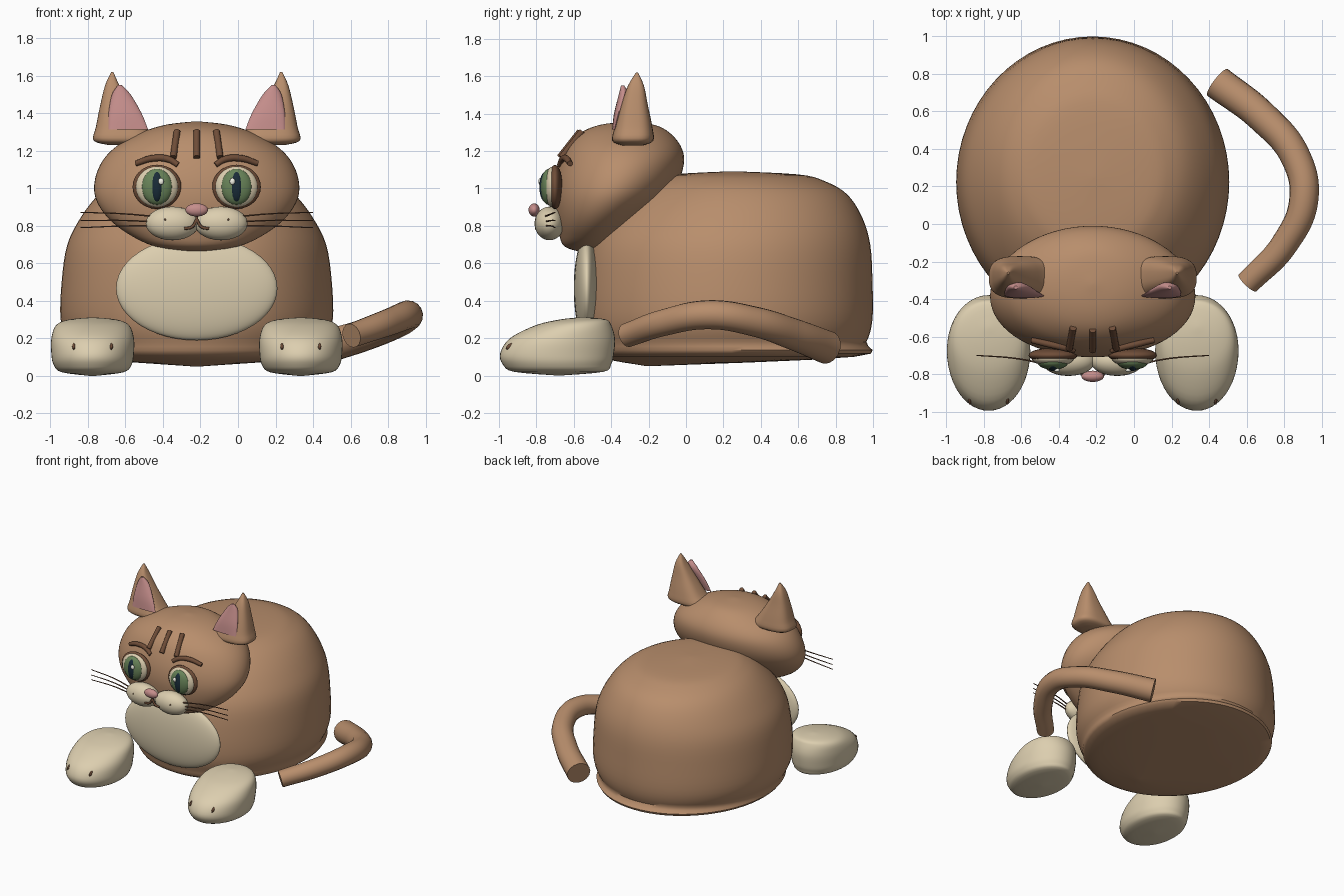
import bpy, bmesh
from math import sin, cos, pi, copysign

CX = -0.22  # symmetry plane of the cat


def material(name, rgb):
    m = bpy.data.materials.new(name)
    m.diffuse_color = (*rgb, 1)
    return m


FUR = material("fur", (0.48, 0.27, 0.15))
DARK = material("dark_fur", (0.16, 0.075, 0.04))
CREAM = material("cream", (0.72, 0.62, 0.43))
PINK = material("pink", (0.56, 0.27, 0.26))
GREEN = material("iris_green", (0.14, 0.23, 0.10))
BLACK = material("pupil_dark", (0.01, 0.025, 0.04))
WHITE = material("glint", (0.9, 0.9, 0.8))


def finish(ob, mat):
    ob.data.materials.append(mat)
    bpy.ops.object.select_all(action='DESELECT')
    ob.select_set(True)
    bpy.context.view_layer.objects.active = ob
    if ob.type == 'MESH':
        bpy.ops.object.shade_smooth_by_angle(angle=0.8)
    return ob


def ball(name, loc, size, mat, seg=28):
    bpy.ops.mesh.primitive_uv_sphere_add(segments=seg, ring_count=seg // 2, location=loc)
    ob = bpy.context.object
    ob.name = name
    ob.scale = size
    return finish(ob, mat)


def smooth_rows(rows, steps=4):
    """Catmull-Rom through the section rows."""
    p = [rows[0]] + rows + [rows[-1]]
    out = []
    for i in range(1, len(p) - 2):
        for k in range(steps):
            t = k / steps
            out.append([0.5 * (2 * b + (c - a) * t + (2 * a - 5 * b + 4 * c - d) * t * t
                               + (3 * b - a - 3 * c + d) * t ** 3)
                        for a, b, c, d in zip(*p[i - 1:i + 3])])
    return out + [rows[-1]]


def loft(name, rows, mat, side=1, power=2, seg=48):
    """Stack oval sections (z, x offset, front y, back y, half width)."""
    bm = bmesh.new()
    rings = []
    for z, dx, y0, y1, rx in smooth_rows(rows):
        ring = []
        for i in range(seg):
            c, s = cos(2 * pi * i / seg), sin(2 * pi * i / seg)
            u = copysign(abs(c) ** (2 / power), c)
            v = copysign(abs(s) ** (2 / power), s)
            ring.append(bm.verts.new((CX + side * (dx + rx * u),
                                      (y0 + y1) / 2 + (y1 - y0) / 2 * v, z)))
        rings.append(ring)
    for a, b in zip(rings, rings[1:]):
        for i in range(seg):
            j = (i + 1) % seg
            bm.faces.new((a[i], a[j], b[j], b[i]))
    bm.faces.new(rings[0])
    bm.faces.new(rings[-1])
    bmesh.ops.recalc_face_normals(bm, faces=bm.faces)
    me = bpy.data.meshes.new(name)
    bm.to_mesh(me)
    bm.free()
    ob = bpy.data.objects.new(name, me)
    bpy.context.collection.objects.link(ob)
    return finish(ob, mat)


def tube(name, pts, radii, mat, res=4):
    cu = bpy.data.curves.new(name, 'CURVE')
    cu.dimensions = '3D'
    cu.bevel_depth = 1
    cu.bevel_resolution = res
    cu.use_fill_caps = True
    sp = cu.splines.new('BEZIER')
    sp.bezier_points.add(len(pts) - 1)
    for bp, p, r in zip(sp.bezier_points, pts, radii):
        bp.co = p
        bp.radius = r
        bp.handle_left_type = bp.handle_right_type = 'AUTO'
    ob = bpy.data.objects.new(name, cu)
    bpy.context.collection.objects.link(ob)
    finish(ob, mat)
    bpy.ops.object.convert(target='MESH')
    bpy.ops.object.shade_smooth_by_angle(angle=0.8)
    return ob


# Body and head
loft("body", [(0.05, 0, -0.21, -0.19, 0.01), (0.1, 0, -0.47, 0.9, 0.61),
              (0.18, 0, -0.52, 0.965, 0.68), (0.3, 0, -0.55, 0.997, 0.725),
              (0.5, 0, -0.545, 0.997, 0.72), (0.7, 0, -0.51, 0.985, 0.69),
              (0.85, 0, -0.42, 0.94, 0.615), (0.97, 0, -0.3, 0.86, 0.52),
              (1.04, 0, -0.19, 0.74, 0.42), (1.075, 0, -0.07, 0.6, 0.3),
              (1.092, 0, 0.24, 0.26, 0.01)], FUR, seg=64)
loft("head", [(0.66, 0, -0.56, -0.54, 0.01), (0.69, 0, -0.65, -0.42, 0.22),
              (0.76, 0, -0.68, -0.32, 0.37), (0.85, 0, -0.70, -0.21, 0.48),
              (0.95, 0, -0.71, -0.10, 0.54), (1.05, 0, -0.70, -0.035, 0.542),
              (1.15, 0, -0.67, -0.01, 0.50), (1.23, 0, -0.63, -0.03, 0.42),
              (1.3, 0, -0.56, -0.09, 0.29), (1.34, 0, -0.46, -0.17, 0.16),
              (1.357, 0, -0.33, -0.31, 0.01)], FUR, seg=64)
ball("chest_bib", (CX, -0.53, 0.467), (0.43, 0.07, 0.277), CREAM, 48)

# Nose and forehead stripe on the centre line
ball("nose", (CX, -0.812, 0.885), (0.06, 0.03, 0.035), PINK)
tube("middle_stripe", [(CX, -0.675, 1.165), (CX, -0.565, 1.305)], [0.018] * 2, DARK)
tube("mouth_line", [(CX, -0.80, 0.87), (CX, -0.795, 0.82)], [0.007] * 2, DARK, 2)

# Paired parts
for s, tag in ((-1, "left"), (1, "right")):
    def at(dx, y, z):
        return (CX + s * dx, y, z)

    # Ears
    loft("ear_" + tag, [(1.23, 0.385, -0.34, -0.23, 0.08), (1.255, 0.385, -0.395, -0.175, 0.165),
                        (1.33, 0.405, -0.38, -0.18, 0.132), (1.45, 0.433, -0.345, -0.205, 0.08),
                        (1.55, 0.45, -0.31, -0.225, 0.038), (1.62, 0.45, -0.267, -0.257, 0.006)],
         FUR, s, 2.8, 40)
    loft("inner_ear_" + tag, [(1.315, 0.365, -0.395, -0.37, 0.105), (1.4, 0.382, -0.385, -0.34, 0.088),
                              (1.5, 0.402, -0.36, -0.31, 0.05), (1.55, 0.41, -0.348, -0.33, 0.01)],
         PINK, s, 2, 24)

    # Eyes, layered discs
    ball("eye_rim_" + tag, at(0.212, -0.70, 1.008), (0.13, 0.04, 0.118), DARK)
    ball("eye_white_" + tag, at(0.212, -0.715, 1.008), (0.113, 0.045, 0.108), CREAM)
    ball("iris_" + tag, at(0.212, -0.735, 1.008), (0.083, 0.042, 0.096), GREEN)
    ball("pupil_" + tag, at(0.212, -0.75, 1.008), (0.036, 0.034, 0.082), BLACK)
    ball("glint_" + tag, at(0.19, -0.78, 1.037), (0.015, 0.01, 0.018), WHITE, 12)

    # Brows and stripes
    tube("brow_" + tag, [at(0.325, -0.62, 1.133), at(0.235, -0.64, 1.16),
                         at(0.15, -0.66, 1.155), at(0.1, -0.675, 1.125)],
         [0.015, 0.018, 0.018, 0.015], DARK)
    tube("side_stripe_" + tag, [at(0.125, -0.665, 1.165), at(0.105, -0.555, 1.305)], [0.018] * 2, DARK)

    # Muzzle, mouth corner, whisker dots and whiskers
    ball("muzzle_" + tag, at(0.13, -0.73, 0.813), (0.142, 0.08, 0.09), CREAM)
    tube("mouth_corner_" + tag, [at(0, -0.795, 0.835), at(0.025, -0.797, 0.795), at(0.065, -0.8, 0.785)],
         [0.008] * 3, DARK, 2)
    for dx, z in ((0.2, 0.833), (0.168, 0.833), (0.19, 0.806)):
        ball("whisker_dot_" + tag, at(dx, -0.802 + (dx - 0.168) * 0.5, z), (0.006, 0.006, 0.006), DARK, 10)
    for z0, z1 in ((0.85, 0.872), (0.822, 0.828), (0.8, 0.79)):
        tube("whisker_" + tag, [at(0.22, -0.755, z0), at(0.4, -0.718, (z0 + z1) / 2 + 0.004),
                                at(0.62, -0.70, z1)], [0.005, 0.004, 0.003], DARK, 1)

    # Front paws with toe marks
    loft("paw_" + tag, [(0.0, 0.555, -0.69, -0.67, 0.01), (0.02, 0.555, -0.92, -0.44, 0.165),
                        (0.06, 0.555, -0.98, -0.4, 0.208), (0.12, 0.555, -0.993, -0.385, 0.22),
                        (0.2, 0.555, -0.94, -0.38, 0.22), (0.27, 0.555, -0.8, -0.4, 0.195),
                        (0.3, 0.555, -0.67, -0.43, 0.13), (0.312, 0.555, -0.56, -0.54, 0.01)], CREAM, s)
    for d in (-0.1, 0.1):
        mark = ball("toe_mark_" + tag, at(0.555 + d, -0.94, 0.158), (0.009, 0.028, 0.012), DARK, 12)
        mark.rotation_euler.x = 0.6

# Tail curling along the right side
tube("tail", [(0.605, -0.315, 0.215), (0.80, -0.11, 0.285), (0.905, 0.13, 0.325),
              (0.86, 0.36, 0.29), (0.68, 0.575, 0.22), (0.445, 0.755, 0.15)],
     [0.065, 0.072, 0.078, 0.08, 0.085, 0.09], FUR, 6)
